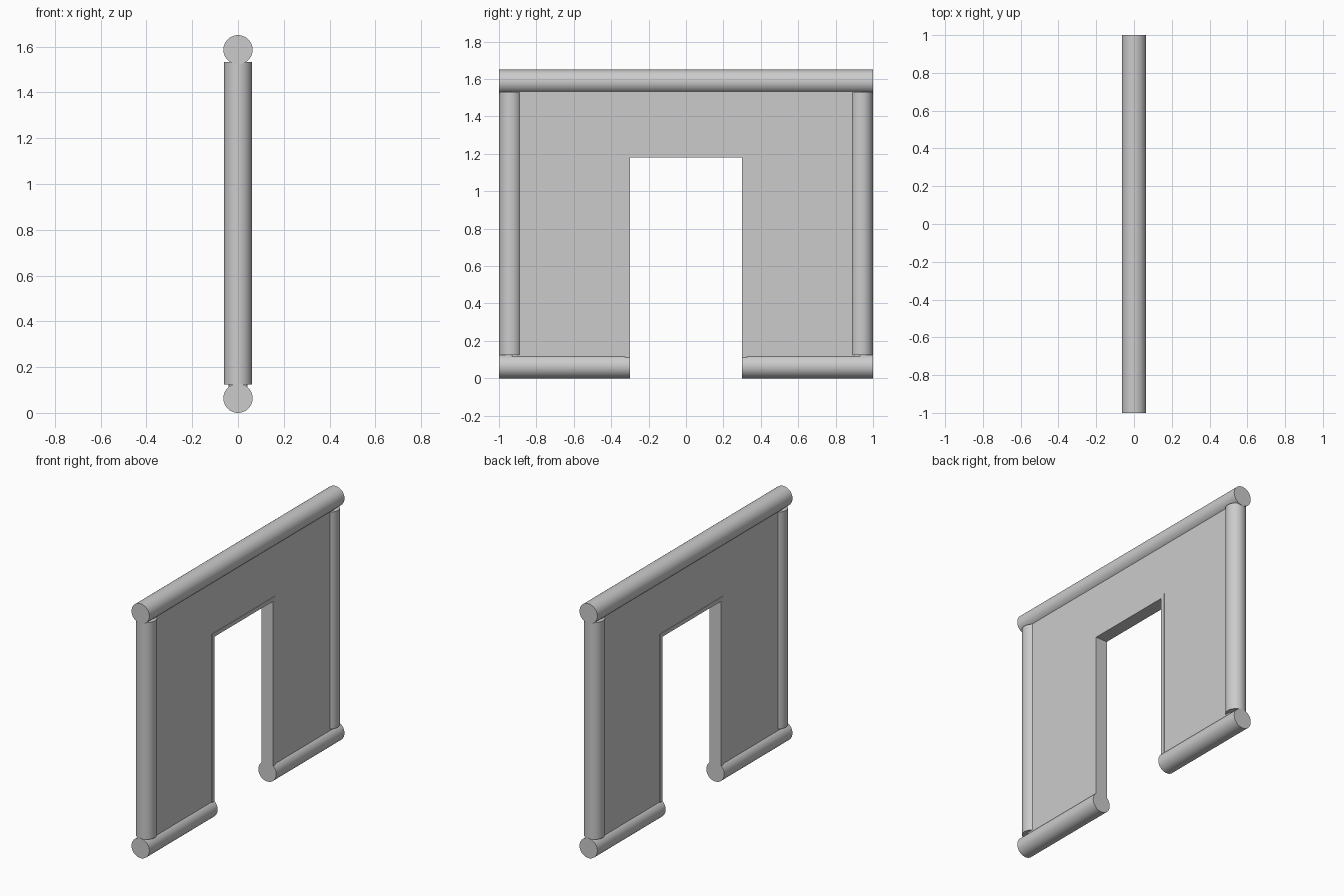
import bpy
import math

cube = bpy.data.objects.get("Cube")
if cube:
    bpy.data.objects.remove(cube, do_unlink=True)

grey = bpy.data.materials.new("plain grey")
grey.use_nodes = True
COLOR = (0.6, 0.6, 0.6, 1)
grey.diffuse_color = COLOR
grey.node_tree.nodes["Principled BSDF"].inputs["Base Color"].default_value = COLOR

R = 0.064          # log radius
TOP = 1.65         # overall height
DOOR = 0.30        # half width of the doorway
DOOR_TOP = 1.18
TRIM = 0.025       # width of the doorway trim


def log(name, start, end, radius, upright=False):
    """Round log along y, or along z when upright."""
    mid = [(a + b) / 2 for a, b in zip(start, end)]
    rot = (0, 0, 0) if upright else (math.pi / 2, 0, 0)
    bpy.ops.mesh.primitive_cylinder_add(vertices=48, radius=radius, depth=math.dist(start, end),
                                        location=mid, rotation=rot)
    ob = bpy.context.object
    ob.name = name
    ob.data.materials.append(grey)
    bpy.ops.object.shade_smooth_by_angle(angle=math.radians(35))
    return ob


def slab(name, outline, half):
    """Flat (y, z) outline extruded to both sides of x = 0."""
    n = len(outline)
    verts = [(x, y, z) for x in (-half, half) for y, z in outline]
    faces = [list(range(n))[::-1], list(range(n, 2 * n))]
    faces += [(i, (i + 1) % n, (i + 1) % n + n, i + n) for i in range(n)]
    mesh = bpy.data.meshes.new(name)
    mesh.from_pydata(verts, [], faces)
    mesh.materials.append(grey)
    ob = bpy.data.objects.new(name, mesh)
    bpy.context.collection.objects.link(ob)
    return ob


def arch(half_width, top, inner_half, inner_top, bottom):
    """Upside-down U outline in the (y, z) plane."""
    return [(-half_width, bottom), (-inner_half, bottom), (-inner_half, inner_top),
            (inner_half, inner_top), (inner_half, bottom), (half_width, bottom),
            (half_width, top), (-half_width, top)]


# Wall panel with the doorway, and the slightly proud trim around it
slab("wall_panel", arch(0.93, TOP - R, DOOR + 0.002, DOOR_TOP + 0.002, R), 0.038)
slab("door_trim", arch(DOOR + TRIM, DOOR_TOP + TRIM, DOOR, DOOR_TOP, R), 0.042)

# Logs around the edge
log("top_log", (0, -1, TOP - R), (0, 1, TOP - R), R)
for side, label in ((-1, "front"), (1, "back")):
    log(label + "_bottom_log", (0, side * DOOR, R), (0, side, R), R)
    log(label + "_post", (0, side * 0.938, 0.125), (0, side * 0.938, 1.532), 0.061, upright=True)
